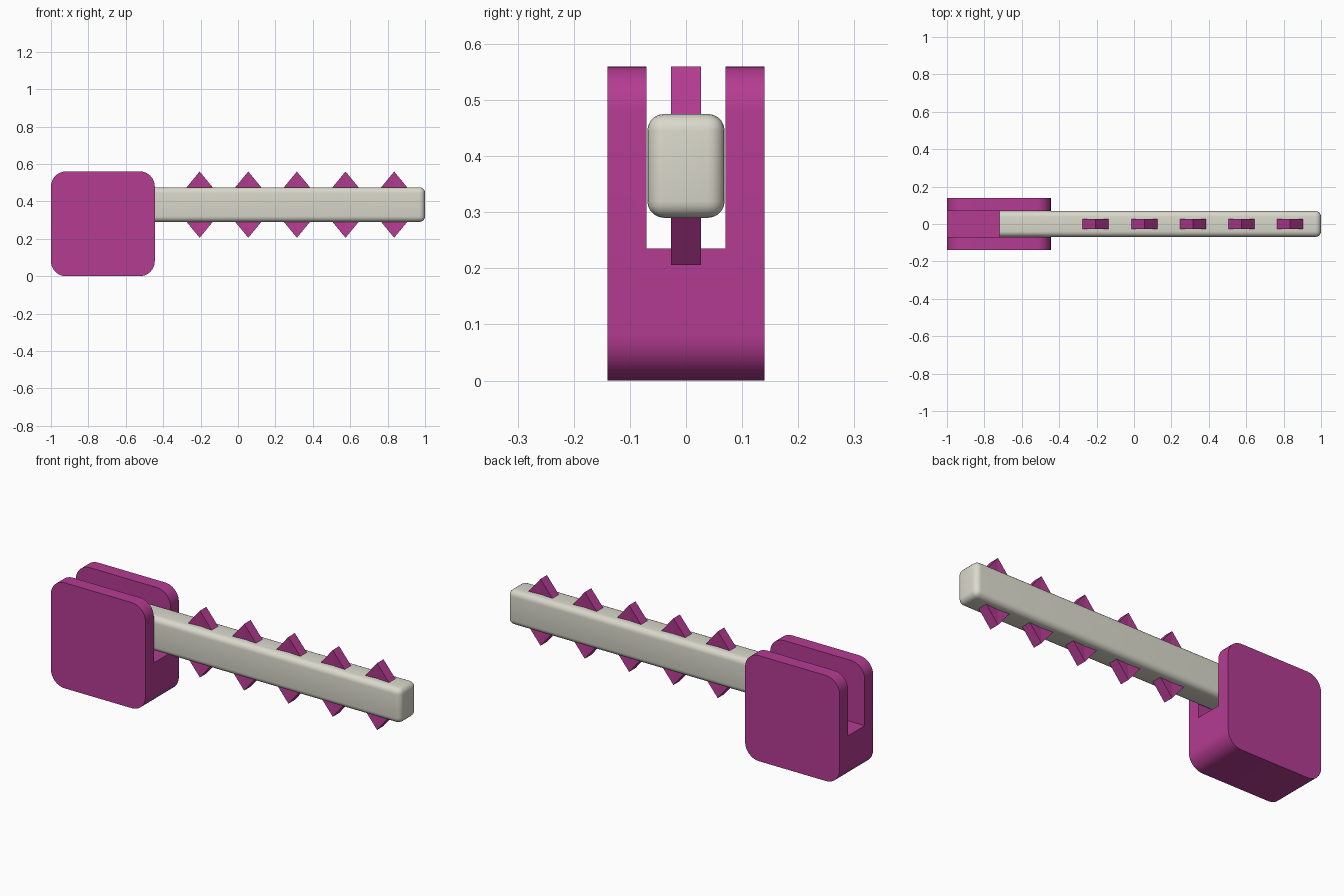
import bpy, bmesh

if "Cube" in bpy.data.objects:
    bpy.data.objects.remove(bpy.data.objects["Cube"])


def material(name, colour):
    m = bpy.data.materials.new(name)
    m.diffuse_color = (*colour, 1)
    m.use_nodes = True
    m.node_tree.nodes["Principled BSDF"].inputs["Base Color"].default_value = m.diffuse_color
    return m


PURPLE = material("magenta", (0.46, 0.045, 0.29))
CREAM = material("cream", (0.70, 0.69, 0.60))


def finish(bm, name, mat, smooth=True):
    bmesh.ops.recalc_face_normals(bm, faces=bm.faces[:])
    me = bpy.data.meshes.new(name)
    bm.to_mesh(me)
    bm.free()
    ob = bpy.data.objects.new(name, me)
    bpy.context.collection.objects.link(ob)
    me.materials.append(mat)
    if smooth:
        bpy.ops.object.select_all(action='DESELECT')
        ob.select_set(True)
        bpy.context.view_layer.objects.active = ob
        bpy.ops.object.shade_smooth_by_angle(angle=0.6)
    return ob


def extrude_x(profile, x0, x1):
    """Extrude a (y, z) outline along x."""
    bm = bmesh.new()
    face = bm.faces.new([bm.verts.new((x0, y, z)) for y, z in profile])
    out = bmesh.ops.extrude_face_region(bm, geom=[face])
    verts = [g for g in out["geom"] if isinstance(g, bmesh.types.BMVert)]
    bmesh.ops.translate(bm, verts=verts, vec=(x1 - x0, 0, 0))
    return bm


def round_edges(bm, test, radius, segments):
    edges = [e for e in bm.edges if test(*(v.co for v in e.verts))]
    bmesh.ops.bevel(bm, geom=edges, offset=radius, segments=segments,
                    profile=0.5, affect='EDGES')


# Slotted grip block: U section with the four outer corners rounded
TOP, FLOOR, W, S = 0.56, 0.235, 0.14, 0.07
bm = extrude_x([(-W, 0), (W, 0), (W, TOP), (S, TOP), (S, FLOOR),
                (-S, FLOOR), (-S, TOP), (-W, TOP)], -1.0, -0.445)
round_edges(bm, lambda a, b: abs(a.y - b.y) > 0.01 and abs(a.x - b.x) < 1e-4
            and abs(a.z - b.z) < 1e-4 and abs(a.z - FLOOR) > 0.01, 0.08, 8)
finish(bm, "slotted_block", PURPLE)

# Bar seated in the slot, rounded except at its hidden inner end
ZMID, HY, HZ, X0 = 0.3825, 0.069, 0.0925, -0.72
bm = extrude_x([(-HY, ZMID - HZ), (HY, ZMID - HZ),
                (HY, ZMID + HZ), (-HY, ZMID + HZ)], X0, 1.0)
round_edges(bm, lambda a, b: max(a.x, b.x) > X0 + 0.01, 0.03, 5)
finish(bm, "bar", CREAM)

# Spikes: wedges with a slightly creased front and back, above and below the bar
TIP, BASE, HW, HT, PINCH = 0.177, 0.08, 0.08, 0.027, 0.021
for i in range(5):
    x = -0.205 + 0.26 * i
    for side, label in ((1, "top"), (-1, "bottom")):
        bm = bmesh.new()
        ends = []
        for s in (-1, 1):
            ends.append([bm.verts.new((x + dx, s * y, ZMID + side * z)) for dx, y, z in
                         ((-HW, HT, BASE), (0, PINCH, BASE), (HW, HT, BASE), (0, HT, TIP))])
        for l, m, r, t in ends:
            bm.faces.new((l, m, t))
            bm.faces.new((m, r, t))
        for k in range(4):
            n = (k + 1) % 4
            bm.faces.new((ends[0][k], ends[0][n], ends[1][n], ends[1][k]))
        finish(bm, f"{label}_spike_{i + 1}", PURPLE, smooth=False)
